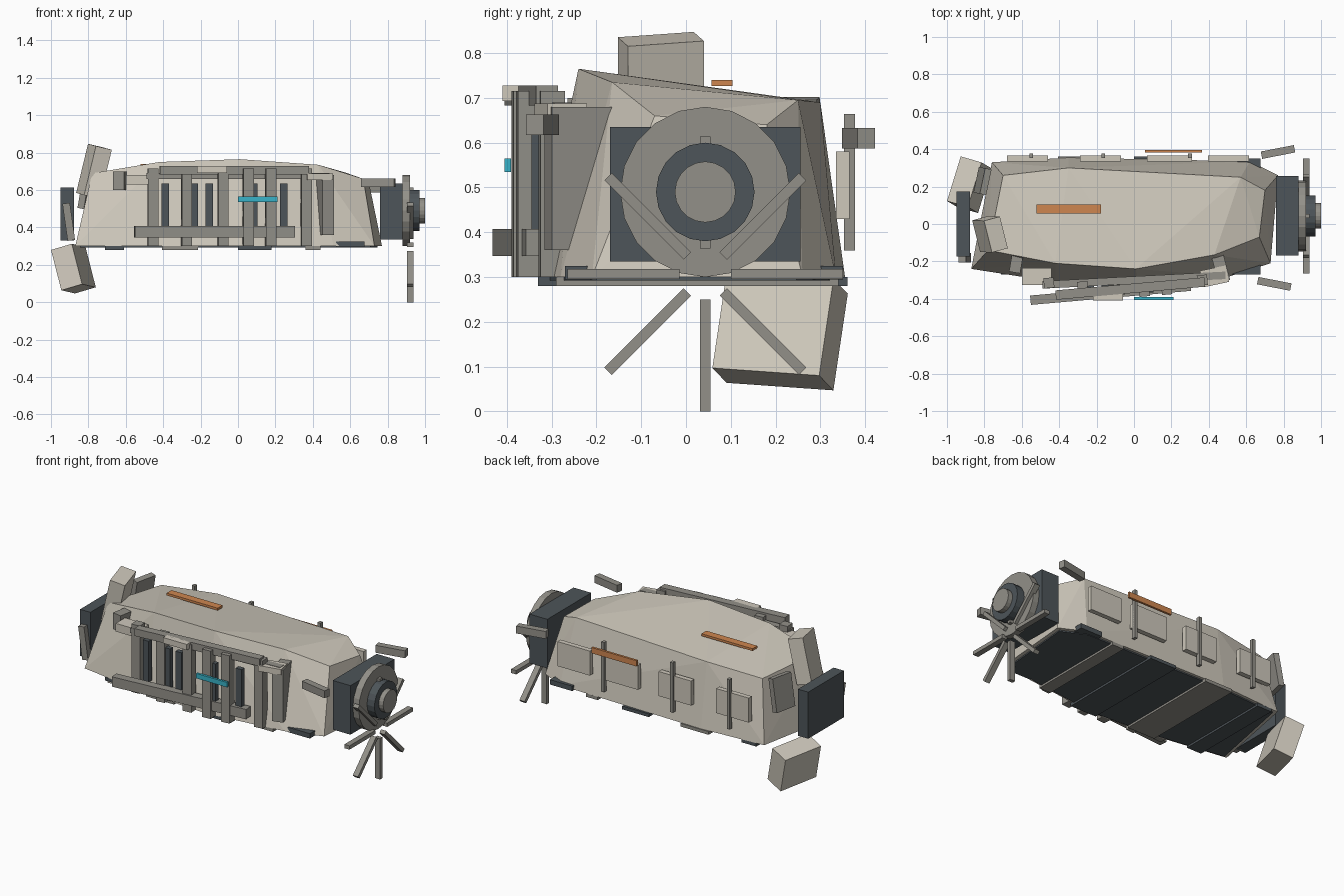
import bpy, bmesh
from math import radians, pi, cos, sin
from mathutils import Vector, Euler

if "Cube" in bpy.data.objects:
    bpy.data.objects.remove(bpy.data.objects["Cube"])


def material(name, rgb):
    m = bpy.data.materials.new(name)
    m.diffuse_color = (*rgb, 1)
    m.use_nodes = True
    m.node_tree.nodes["Principled BSDF"].inputs["Base Color"].default_value = m.diffuse_color
    return m


PALE = material("pale_plate", (0.62, 0.58, 0.50))
GREY = material("worn_metal", (0.29, 0.28, 0.25))
DARK = material("dark_metal", (0.075, 0.09, 0.1))
RUST = material("orange_mark", (0.62, 0.24, 0.08))
CYAN = material("cyan_light", (0.04, 0.45, 0.58))


def finish(name, bm, mat):
    bmesh.ops.recalc_face_normals(bm, faces=bm.faces)
    me = bpy.data.meshes.new(name)
    bm.to_mesh(me)
    bm.free()
    me.materials.append(mat)
    ob = bpy.data.objects.new(name, me)
    bpy.context.collection.objects.link(ob)
    return ob


def box(name, centre, size, mat=GREY, rot=(0, 0, 0)):
    bm = bmesh.new()
    bmesh.ops.create_cube(bm, size=1)
    for v in bm.verts:
        v.co = Vector(a * b for a, b in zip(v.co, size))
    ob = finish(name, bm, mat)
    ob.location = centre
    ob.rotation_euler = Euler([radians(a) for a in rot])
    return ob


def disc(name, x0, x1, radius, mat, sides=20):
    bm = bmesh.new()
    bmesh.ops.create_cone(bm, cap_ends=True, segments=sides, radius1=radius,
                          radius2=radius, depth=x1 - x0)
    ob = finish(name, bm, mat)
    ob.location = ((x0 + x1) / 2, 0.043, 0.49)
    ob.rotation_euler = (0, pi / 2, 0)
    return ob


# Faceted main hull: a lower outline and a skewed, domed upper outline
lower = [(-0.87, -0.24), (-0.42, -0.31), (0.02, -0.34), (0.51, -0.28), (0.73, -0.21),
         (0.77, 0.26), (0.62, 0.335), (-0.35, 0.355), (-0.76, 0.33)]
upper = [(-0.78, -0.14, 0.69), (-0.42, -0.21, 0.75), (0.01, -0.24, 0.765),
         (0.43, -0.165, 0.735), (0.67, -0.07, 0.66), (0.70, 0.18, 0.64),
         (0.57, 0.25, 0.695), (-0.35, 0.30, 0.69), (-0.70, 0.26, 0.665)]
bm = bmesh.new()
for p in [(x, y, 0.30) for x, y in lower] + upper:
    bm.verts.new(p)
bmesh.ops.convex_hull(bm, input=bm.verts)
bmesh.ops.dissolve_limit(bm, angle_limit=radians(1), verts=bm.verts, edges=bm.edges)
finish("main_hull", bm, PALE)

# Belly skin and cross plates
bm = bmesh.new()
face = bm.faces.new([bm.verts.new((x * 0.97, y * 0.95, 0.301)) for x, y in lower])
ext = bmesh.ops.extrude_face_region(bm, geom=[face])
for v in ext["geom"]:
    if isinstance(v, bmesh.types.BMVert):
        v.co.z = 0.292
finish("belly_skin", bm, DARK)
for x, w, y0, y1, mat in [(-0.31, 0.19, -0.31, 0.36, GREY), (0.09, 0.18, -0.33, 0.36, DARK),
                          (0.40, 0.08, -0.29, 0.34, GREY), (-0.66, 0.10, -0.27, 0.335, DARK)]:
    box("belly_plate", (x, (y0 + y1) / 2, 0.29), (w, y1 - y0, 0.02), mat)
box("belly_end_plate", (0.6, 0.04, 0.31), (0.15, 0.62, 0.03), DARK)

# Engine block with stepped round nozzle
box("engine_block", (0.82, 0.043, 0.485), (0.12, 0.425, 0.30), DARK)
disc("engine_flange", 0.88, 0.92, 0.19, GREY)
disc("engine_collar", 0.92, 0.97, 0.11, DARK)
disc("engine_core", 0.96, 1.0, 0.068, GREY)

# Eight radial spokes below the nozzle
for i in range(8):
    a = i * pi / 4
    ob = box("radial_spoke", (0.922, 0.043 + 0.182 * cos(a), 0.307 + 0.182 * sin(a)),
             (0.035, 0.25, 0.023))
    ob.rotation_euler = (a, 0, 0)

# Loose bars beside the engine
box("front_loose_bar", (0.75, -0.32, 0.64), (0.18, 0.04, 0.045), GREY, (0, 0, -11))
box("back_loose_bar", (0.77, 0.385, 0.61), (0.18, 0.04, 0.045), GREY, (0, 0, 11))

# Blunt left end with skewed fins
box("left_end_block", (-0.913, 0.0, 0.472), (0.07, 0.345, 0.285), DARK)
box("left_lower_fin", (-0.88, 0.21, 0.18), (0.12, 0.25, 0.225), PALE, (-4, -16, -16))
box("left_upper_fin", (-0.77, -0.055, 0.70), (0.09, 0.175, 0.27), PALE, (4, 13, 15))
box("left_front_bar", (-0.905, -0.18, 0.43), (0.04, 0.05, 0.20), GREY, (0, -8, 0))
box("left_back_bar", (-0.81, 0.23, 0.60), (0.035, 0.14, 0.2), GREY, (0, 10, -12))

# Front scaffold: uprights and dark slots
for x, y in [(-0.455, -0.315), (-0.275, -0.335), (-0.08, -0.355), (0.055, -0.36),
             (0.175, -0.35), (0.365, -0.30)]:
    box("scaffold_upright", (x, y, 0.508), (0.055, 0.055, 0.415), GREY, (0, 0, 5))
for x, y in [(-0.39, -0.32), (-0.235, -0.335), (-0.155, -0.34), (0.085, -0.352), (0.245, -0.33)]:
    box("scaffold_slot", (x, y, 0.51), (0.04, 0.03, 0.25), DARK)
box("scaffold_side_slab", (0.465, -0.24, 0.52), (0.065, 0.14, 0.32), GREY, (0, 0, 15))

# Front scaffold: rails and end blocks
box("scaffold_upper_rail", (-0.02, -0.345, 0.705), (0.80, 0.05, 0.045), GREY, (0, 0, 5))
box("scaffold_back_rail", (0.0, -0.30, 0.675), (0.98, 0.04, 0.03), GREY, (0, 0, 3))
box("scaffold_lower_rail", (-0.125, -0.37, 0.377), (0.86, 0.05, 0.06), GREY, (0, 0, 5))
box("scaffold_cap", (-0.14, -0.39, 0.71), (0.16, 0.04, 0.035), PALE)
box("scaffold_left_block", (-0.63, -0.21, 0.65), (0.06, 0.10, 0.10), GREY, (0, 0, -10))
box("scaffold_left_tie", (-0.52, -0.28, 0.655), (0.16, 0.09, 0.05), PALE)
box("scaffold_right_tie", (0.43, -0.28, 0.67), (0.14, 0.09, 0.035), PALE, (0, 0, 12))
box("cyan_strip", (0.105, -0.398, 0.55), (0.21, 0.014, 0.03), CYAN)

# Back panels and posts
for x, w in [(-0.57, 0.22), (-0.18, 0.22), (0.19, 0.24), (0.505, 0.22)]:
    box("back_panel", (x, 0.35, 0.505), (w, 0.03, 0.15), PALE)
for x in (-0.55, -0.165, 0.30):
    box("back_post", (x, 0.365, 0.512), (0.02, 0.024, 0.305))

# Painted strips
box("back_orange_strip", (0.212, 0.388, 0.605), (0.305, 0.014, 0.035), RUST)
box("top_orange_strip", (-0.35, 0.08, 0.733), (0.345, 0.047, 0.014), RUST)
